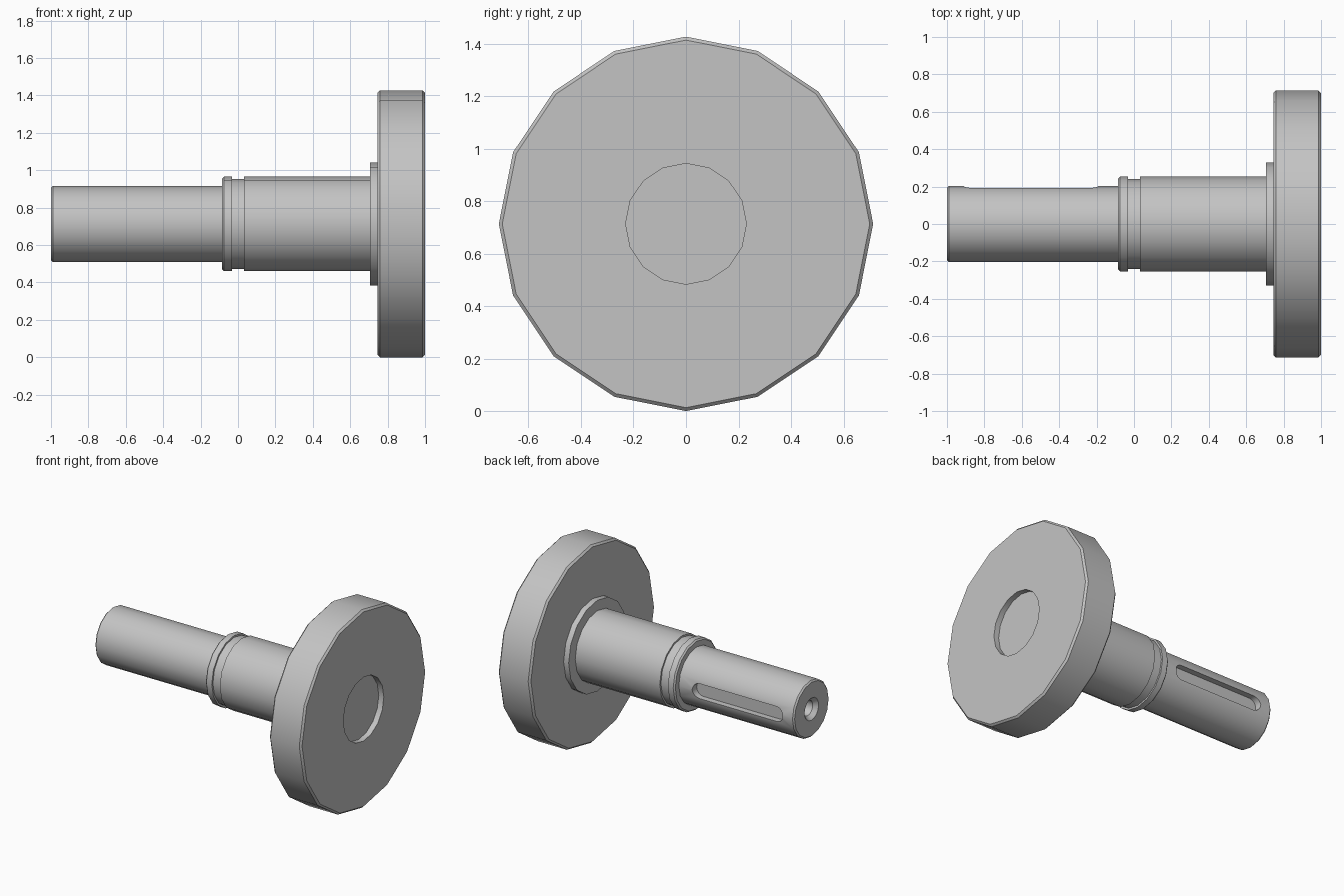
import bpy, bmesh, math

cube = bpy.data.objects.get("Cube")
if cube:
    bpy.data.objects.remove(cube, do_unlink=True)

SIDES = 16
AXIS_Z = 0.713

steel = bpy.data.materials.new("grey steel")
steel.use_nodes = True
GREY = (0.55, 0.55, 0.55, 1)
steel.diffuse_color = GREY
steel.node_tree.nodes["Principled BSDF"].inputs["Base Color"].default_value = GREY


def add_object(name, bm):
    bmesh.ops.recalc_face_normals(bm, faces=bm.faces)
    mesh = bpy.data.meshes.new(name)
    bm.to_mesh(mesh)
    bm.free()
    mesh.materials.append(steel)
    obj = bpy.data.objects.new(name, mesh)
    bpy.context.collection.objects.link(obj)
    return obj


def lathe(name, profile):
    """Turn (x, radius) points about the shaft axis and cap both ends."""
    bm = bmesh.new()
    angles = [math.tau * i / SIDES for i in range(SIDES)]
    rings = [[bm.verts.new((x, r * math.sin(a), AXIS_Z + r * math.cos(a)))
              for a in angles] for x, r in profile]
    for a, b in zip(rings, rings[1:]):
        for i in range(SIDES):
            j = (i + 1) % SIDES
            bm.faces.new((a[i], a[j], b[j], b[i]))
    bm.faces.new(rings[0])
    bm.faces.new(rings[-1])
    return add_object(name, bm)


def select_only(obj):
    bpy.ops.object.select_all(action='DESELECT')
    obj.select_set(True)
    bpy.context.view_layer.objects.active = obj


def slot_cutter(x0, x1, radius, y0, y1):
    """Round-ended bar used to mill the keyway."""
    bm = bmesh.new()
    outline = []
    for centre, start in ((x1 - radius, -90), (x0 + radius, 90)):
        for i in range(9):
            a = math.radians(start + 22.5 * i)
            outline.append((centre + radius * math.cos(a), AXIS_Z + radius * math.sin(a)))
    face = bm.faces.new([bm.verts.new((x, y0, z)) for x, z in outline])
    top = bmesh.ops.extrude_face_region(bm, geom=[face])
    verts = [v for v in top["geom"] if isinstance(v, bmesh.types.BMVert)]
    bmesh.ops.translate(bm, verts=verts, vec=(0, y1 - y0, 0))
    return add_object("keyway_cutter", bm)


# Flange disc with chamfered rims and a shallow recess in its outer face
flange = lathe("flange", [(0.745, 0.70), (0.758, 0.713), (0.987, 0.713),
                          (1.0, 0.70), (1.0, 0.23), (0.96, 0.23)])

# Shoulder against the flange
shoulder = lathe("shoulder", [(0.705, 0.328), (0.75, 0.328)])

# Bearing seat with retaining groove and chamfered end ring
seat = lathe("bearing_seat", [(-0.085, 0.243), (-0.075, 0.253), (-0.032, 0.253),
                              (-0.032, 0.24), (0.032, 0.24), (0.032, 0.253),
                              (0.71, 0.253)])

# Drive shaft with chamfered tip and countersunk centre hole
shaft = lathe("drive_shaft", [(-0.85, 0.055), (-0.97, 0.055), (-1.0, 0.08),
                              (-1.0, 0.193), (-0.99, 0.203), (-0.08, 0.203)])

# Keyway milled into the back of the shaft
cutter = slot_cutter(-0.91, -0.19, 0.0535, 0.15, 0.3)
cut = shaft.modifiers.new("keyway", 'BOOLEAN')
cut.operation = 'DIFFERENCE'
cut.solver = 'EXACT'
cut.object = cutter
select_only(shaft)
bpy.ops.object.modifier_apply(modifier=cut.name)
bpy.data.objects.remove(cutter, do_unlink=True)

# Smooth turned surfaces, crisp machined edges
for part in (flange, shoulder, seat, shaft):
    select_only(part)
    bpy.ops.object.shade_smooth_by_angle(angle=math.radians(30))
